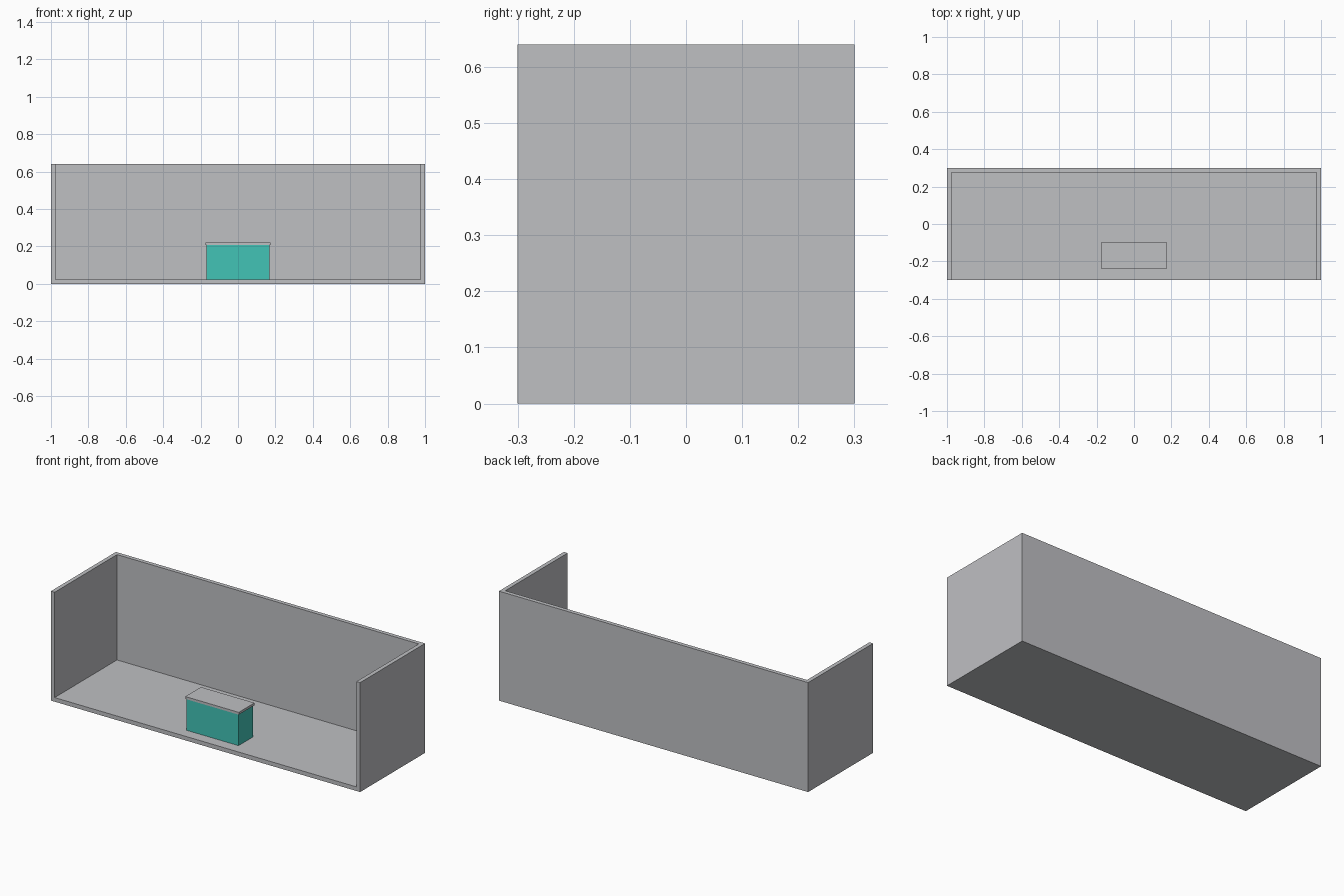
import bpy, bmesh
from mathutils import Matrix, Vector

if "Cube" in bpy.data.objects:
    bpy.data.objects.remove(bpy.data.objects["Cube"])


def material(name, rgb):
    m = bpy.data.materials.new(name)
    m.diffuse_color = (*rgb, 1)
    m.use_nodes = True
    m.node_tree.nodes["Principled BSDF"].inputs["Base Color"].default_value = m.diffuse_color
    return m


GREY = material("light grey", (0.52, 0.525, 0.545))
TEAL = material("teal", (0.055, 0.55, 0.47))


def box(name, lo, hi, mat, open_sides=()):
    """Box between two corners; faces pointing along open_sides are left out."""
    lo, hi = Vector(lo), Vector(hi)
    bm = bmesh.new()
    bmesh.ops.create_cube(bm, size=1, matrix=Matrix.Translation((lo + hi) / 2)
                          @ Matrix.Diagonal((*(hi - lo), 1)))
    bm.normal_update()
    gone = [f for f in bm.faces
            if any(f.normal.dot(Vector(d)) > 0.9 for d in open_sides)]
    bmesh.ops.delete(bm, geom=gone, context='FACES')
    mesh = bpy.data.meshes.new(name)
    bm.to_mesh(mesh)
    bm.free()
    mesh.materials.append(mat)
    obj = bpy.data.objects.new(name, mesh)
    bpy.context.collection.objects.link(obj)
    return obj


# Room shell: floor, back wall and two side walls, open at front and top
room = box("room_shell", (-1, -0.3, 0), (1, 0.3, 0.64), GREY,
           open_sides=[(0, -1, 0), (0, 0, 1)])
wall = room.modifiers.new("wall_thickness", 'SOLIDIFY')
wall.thickness = 0.024
wall.offset = -1
wall.use_even_offset = True

# Counter standing through the floor, with a slightly overhanging top
box("counter_base", (-0.168, -0.235, 0), (0.168, -0.1, 0.208), TEAL)
box("counter_top", (-0.173, -0.24, 0.208), (0.173, -0.095, 0.222), GREY)
